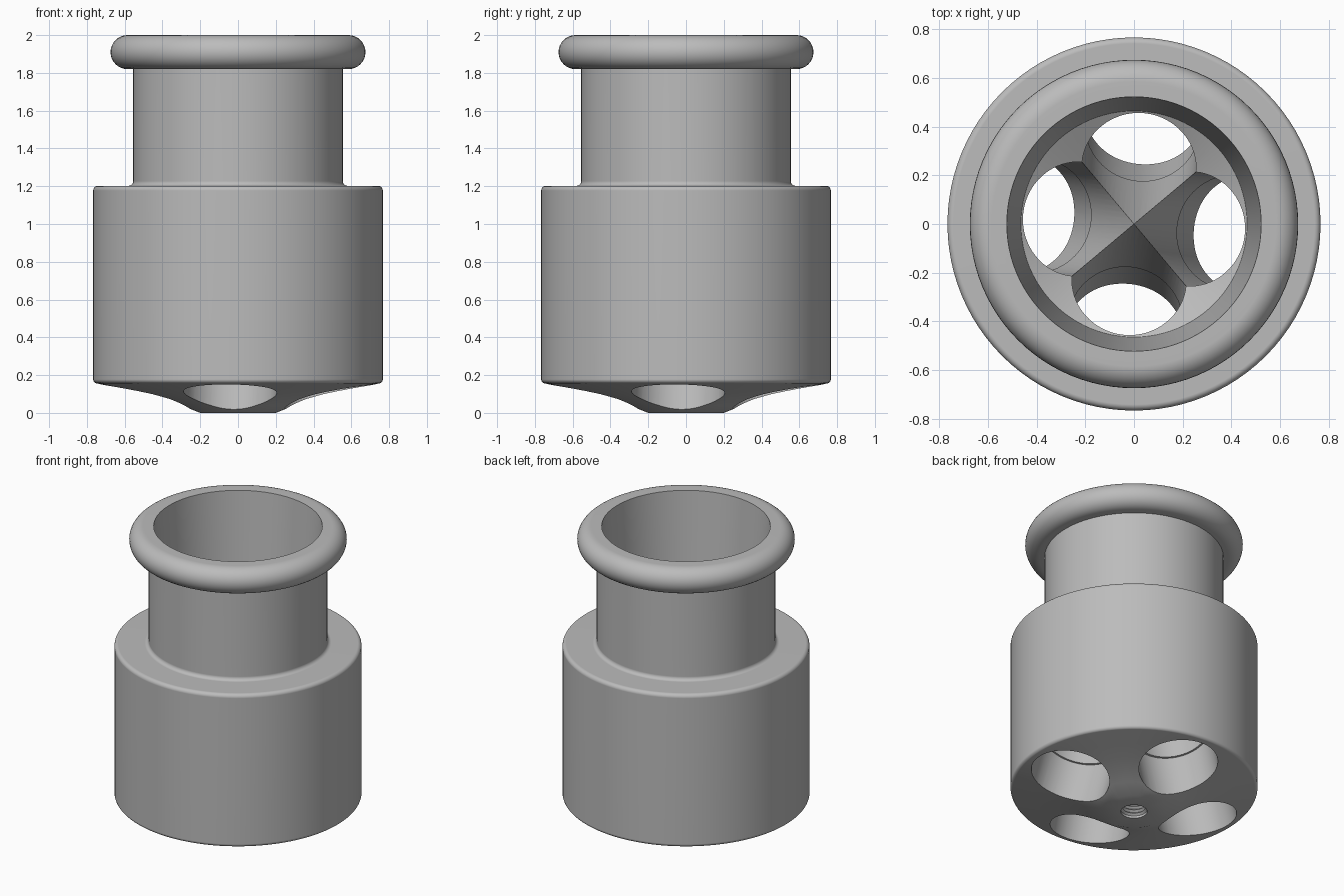
import bpy
import bmesh
from math import sin, cos, pi, radians, tan
from mathutils import Vector, Matrix

cube = bpy.data.objects.get("Cube")
if cube:
    bpy.data.objects.remove(cube)

SEGMENTS = 96

grey = bpy.data.materials.new("plain_grey")
grey.use_nodes = True
colour = (0.5, 0.5, 0.5, 1)
grey.diffuse_color = colour
grey.node_tree.nodes["Principled BSDF"].inputs["Base Color"].default_value = colour


def arc(r, z, radius, start, end, steps=5):
    """Profile points on a circle, angles in degrees."""
    angles = [radians(start + (end - start) * i / steps) for i in range(steps + 1)]
    return [(r + radius * cos(a), z + radius * sin(a)) for a in angles]


def lathe(name, profile, segments=SEGMENTS):
    """Turn a profile, which starts and ends on the axis, about z."""
    bm = bmesh.new()
    verts = [bm.verts.new((r, 0, z)) for r, z in profile]
    edges = [bm.edges.new(pair) for pair in zip(verts, verts[1:])]
    bmesh.ops.spin(bm, geom=verts + edges, cent=(0, 0, 0), axis=(0, 0, 1),
                   angle=2 * pi, steps=segments)
    bmesh.ops.remove_doubles(bm, verts=bm.verts, dist=1e-5)
    bmesh.ops.recalc_face_normals(bm, faces=bm.faces)
    mesh = bpy.data.meshes.new(name)
    bm.to_mesh(mesh)
    bm.free()
    mesh.materials.append(grey)
    obj = bpy.data.objects.new(name, mesh)
    bpy.context.collection.objects.link(obj)
    return obj


# Threaded blind hole under the centre
thread = [(0, 0.26), (0.07, 0.23)]
for i in range(9):
    z = 0.22 - i * 0.024
    thread += [(0.068, z), (0.082, z - 0.012)]

# Body, neck, rolled lip and tapering bore in one profile
profile = thread + [(0.082, 0), (0.2, 0), (0.3, 0.04), (0.4, 0.073), (0.5, 0.1), (0.62, 0.128)]
profile += arc(0.745, 0.178, 0.022, -75, 0)
profile += arc(0.742, 1.177, 0.025, 0, 90)
profile += arc(0.58, 1.227, 0.025, 270, 180)
profile += [(0.555, 1.82)]
profile += arc(0.585, 1.91, 0.09, -90, 90, 16)
profile += [(0.523, 2.0), (0.465, 1.1), (0.34, 1.025), (0, 1.01)]
body = lathe("manifold_body", profile)

# Four splayed outlets, each with a wider socket at its mouth
TILT = radians(15)
mouth = Vector((0.485, 0, 0.085))
outlet = [(0, -0.3), (0.247, -0.3), (0.247, 0.31), (0.235, 0.31), (0.235, 1.35), (0, 1.35)]
bpy.context.view_layer.objects.active = body
body.select_set(True)
for k in range(4):
    cutter = lathe("outlet_cutter", outlet, 64)
    cutter.hide_render = True
    cutter.matrix_world = (Matrix.Rotation(radians(-5) + k * pi / 2, 4, 'Z')
                           @ Matrix.Translation(mouth)
                           @ Matrix.Rotation(-TILT, 4, 'Y'))
    cut = body.modifiers.new("outlet", 'BOOLEAN')
    cut.operation = 'DIFFERENCE'
    cut.solver = 'EXACT'
    cut.object = cutter
    bpy.context.view_layer.update()
    bpy.ops.object.modifier_apply(modifier=cut.name)
    bpy.data.objects.remove(cutter)

# Smooth shading with crisp rims
bpy.ops.object.shade_smooth_by_angle(angle=radians(32))
weighted = body.modifiers.new("weighted_normals", 'WEIGHTED_NORMAL')
weighted.keep_sharp = True
